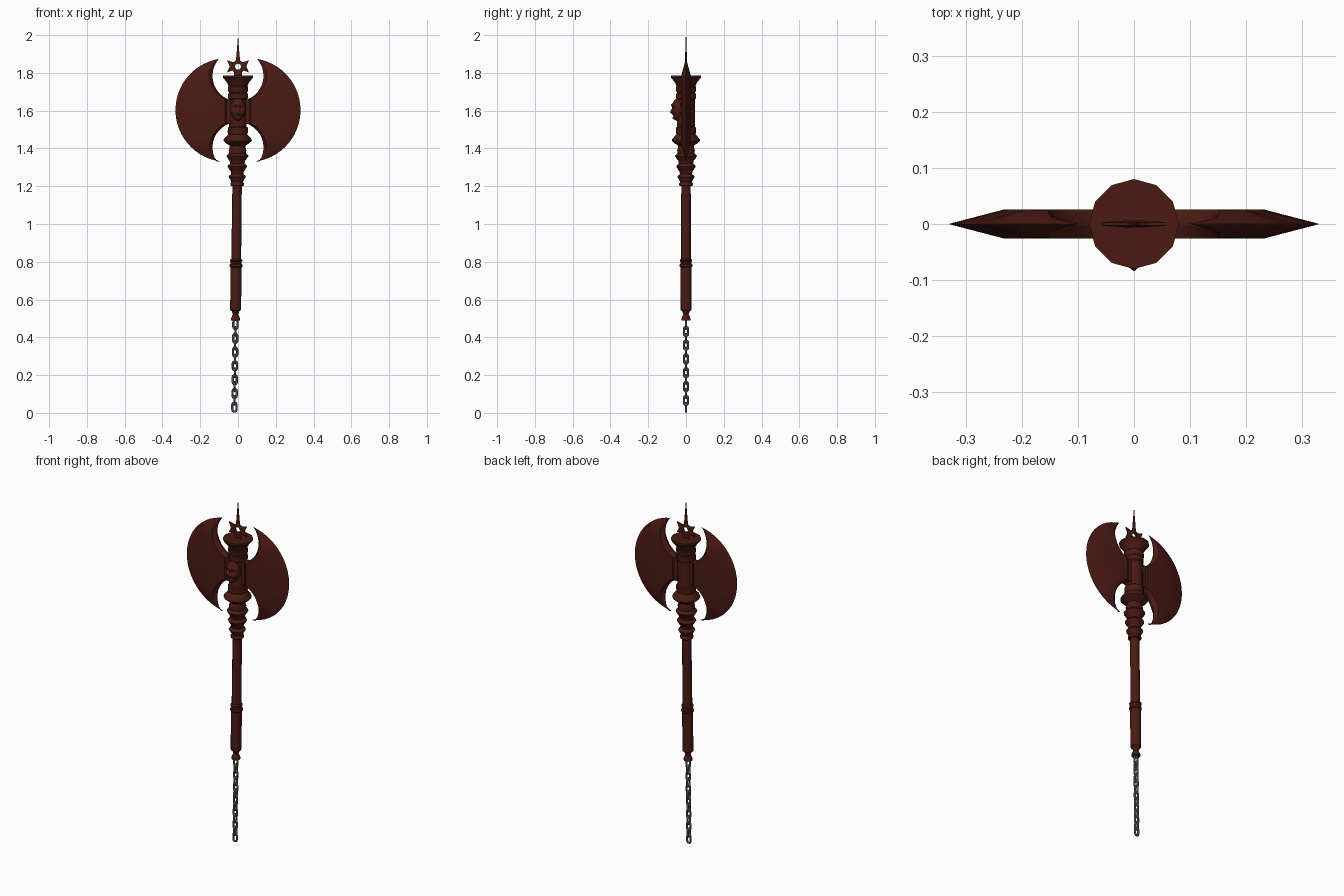
import bpy, bmesh, math
from math import sin, cos, pi, exp
from mathutils import Matrix

if "Cube" in bpy.data.objects:
    bpy.data.objects.remove(bpy.data.objects["Cube"])


def material(name, color):
    m = bpy.data.materials.new(name)
    m.diffuse_color = color
    m.use_nodes = True
    m.node_tree.nodes["Principled BSDF"].inputs["Base Color"].default_value = m.diffuse_color
    return m


RED = material("dark_red", (0.07, 0.011, 0.007, 1))
STEEL = material("steel", (0.14, 0.145, 0.16, 1))


def lean(z):
    # the shaft drifts slightly to the left towards the bottom
    return 0.012 * min(0, z - 1.6)


def finish(name, bm, mat, angle=35):
    bmesh.ops.recalc_face_normals(bm, faces=bm.faces[:])
    me = bpy.data.meshes.new(name)
    bm.to_mesh(me)
    bm.free()
    me.materials.append(mat)
    ob = bpy.data.objects.new(name, me)
    bpy.context.collection.objects.link(ob)
    bpy.ops.object.select_all(action='DESELECT')
    ob.select_set(True)
    bpy.context.view_layer.objects.active = ob
    bpy.ops.object.shade_smooth_by_angle(angle=math.radians(angle))
    return ob


def lathe(name, profile, n=12):
    bm = bmesh.new()
    rings = [[bm.verts.new((r * cos(2 * pi * i / n) + lean(z), r * sin(2 * pi * i / n), z))
              for i in range(n)] for r, z in profile]
    for a, b in zip(rings, rings[1:]):
        for i in range(n):
            j = (i + 1) % n
            bm.faces.new((a[i], a[j], b[j], b[i]))
    bm.faces.new(rings[0])
    bm.faces.new(rings[-1])
    return finish(name, bm, RED)


# Shaft with pommel and grip ring
lathe("shaft", [(.024, .49), (.024, .5), (.014, .522), (.02, .538), (.029, .545), (.029, .77),
                (.034, .775), (.034, .785), (.029, .79), (.029, .8), (.033, .803), (.033, .81),
                (.026, .815), (.025, 1.22)])

# Stacked spiked collar rings
collar = [(.03, 1.2), (.036, 1.205), (.036, 1.215), (.031, 1.222)]
for z, r in ((1.25, .046), (1.305, .052), (1.36, .058)):
    collar += [(r - .012, z - .02), (r, z), (r - .005, z + .008), (r - .014, z + .014),
               (r - .011, z + .03)]
collar += [(.042, 1.405), (.04, 1.43)]
lathe("collar", collar)

# Head tube with flanges at both ends
lathe("head_tube", [(.036, 1.41), (.046, 1.418), (.058, 1.425), (.075, 1.44), (.073, 1.45),
                    (.055, 1.47), (.05, 1.475), (.053, 1.485), (.053, 1.51), (.047, 1.515),
                    (.047, 1.66), (.052, 1.665), (.052, 1.69), (.047, 1.695), (.053, 1.705),
                    (.053, 1.725), (.049, 1.73), (.055, 1.74), (.058, 1.75), (.08, 1.775),
                    (.08, 1.785)])


# Crescent blades: strips running from the inner edge to the outer arc
def inner_outline(n):
    up, lo, r = 1.785, 1.405, .135
    a0, a1 = math.radians(42), math.radians(-69)
    pts = []
    for i in range(n):
        a = a0 + (a1 - a0) * i / (n - 1)
        pts.append((r * cos(a), up + r * sin(a)))
    for i in range(1, 5):
        t = i / 5
        pts.append((r * cos(a1), (up + r * sin(a1)) * (1 - t) + (lo - r * sin(a1)) * t))
    for i in range(n):
        a = -a1 + (-math.radians(34) + a1) * i / (n - 1)
        pts.append((r * cos(a), lo + r * sin(a)))
    return pts


def blade(name, side):
    bm = bmesh.new()
    inner = inner_outline(12)
    cx, cz, r, m = .0565, 1.603, .2745, len(inner) - 1
    rows = []
    for k, (ix, iz) in enumerate(inner):
        a = math.radians(80 + (-82 - 80) * k / m)
        ox, oz = cx + r * cos(a), cz + r * sin(a)
        span = math.hypot(ox - ix, oz - iz)
        h = .026 * min(1, span / .12)
        bevel = min(.02 / max(span, .001), .3)
        edge = 1 - min(.1 / max(span, .001), .5)
        section = [(0, .15), (bevel, 1), (edge, 1), (1, 0), (edge, -1), (bevel, -1), (0, -.15)]
        rows.append([bm.verts.new((side * (ix + (ox - ix) * s), h * y, iz + (oz - iz) * s))
                     for s, y in section])
    for p, q in zip(rows, rows[1:]):
        for i in range(7):
            j = (i + 1) % 7
            bm.faces.new((p[i], p[j], q[j], q[i]))
    bm.faces.new(rows[0])
    bm.faces.new(rows[-1])
    bmesh.ops.remove_doubles(bm, verts=bm.verts[:], dist=.0004)
    finish(name, bm, RED, 25)


blade("blade_right", 1)
blade("blade_left", -1)

# Blade root block joining the blades through the tube
bm = bmesh.new()
bmesh.ops.create_cube(bm, size=1, matrix=Matrix.Translation((0, 0, 1.595))
                      @ Matrix.Diagonal((.12, .05, .13, 1)))
finish("blade_root", bm, RED)

# Carved skull on the front: a sphere shaped by soft bumps and dents
bm = bmesh.new()
bmesh.ops.create_icosphere(bm, subdivisions=4, radius=1)
bumps = [(.4, .12, .24, .2, .016), (-.4, .12, .24, .2, .016), (0, .42, .6, .1, -.008),
         (0, -.18, .12, .16, -.012), (.55, -.2, .2, .14, -.007), (-.55, -.2, .2, .14, -.007),
         (0, -.52, .35, .06, .009), (0, -.78, .3, .12, -.008)]
for v in bm.verts:
    x, y, z = v.co
    push = sum(d * exp(-((x - a) / sx) ** 2 - ((z - b) / sz) ** 2)
               for a, b, sx, sz, d in bumps) if y < 0 else 0
    width = .042 * (1 if z > -.1 else 1 + .3 * (z + .1))
    v.co = (x * width, -.042 + y * .034 + push, 1.605 + z * .06)
finish("skull", bm, RED, 50)

# Pierced star with a tall spike on top
bm = bmesh.new()
half = [(0, 2.0), (.005, 1.93), (.011, 1.865), (.024, 1.857), (.058, 1.866), (.044, 1.835),
        (.058, 1.803), (.028, 1.812), (.02, 1.8), (.02, 1.77), (0, 1.77)]
outline = half + [(-x, z) for x, z in half[-2:0:-1]]
layers = []
for y in (-1, 1):
    outer, hole = [], []
    for x, z in outline:
        d = math.hypot(x, z - 1.833)
        outer.append(bm.verts.new((x, y * .001 if z > 1.98 else y * .003, z)))
        hole.append(bm.verts.new((x / d * .016, y * .006, 1.833 + (z - 1.833) / d * .016)))
    layers.append((outer, hole))
(fo, fh), (bo, bh) = layers
for i in range(len(outline)):
    j = (i + 1) % len(outline)
    for a, b in ((fo, fh), (bo, bh), (fo, bo), (fh, bh)):
        bm.faces.new((a[i], a[j], b[j], b[i]))
finish("top_spike", bm, RED)

# Hanging chain of interlocked links, alternating direction
WIRE, LENGTH, WIDTH, SIDES = .006, .0605, .034, 6


def chain_link(name, z0, turn):
    bm = bmesh.new()
    R = WIDTH / 2 - WIRE
    s = LENGTH / 2 - WIRE - R
    rings = []
    for k in range(12):
        a = pi * (k if k < 6 else k - 1) / 5
        if k >= 6:
            a = pi + pi * (k - 6) / 5
        else:
            a = pi * k / 5
        off = s if k < 6 else -s
        ring = []
        for i in range(SIDES):
            b = 2 * pi * i / SIDES
            rad = R + WIRE * cos(b)
            u, v, w = rad * cos(a), WIRE * sin(b), off + rad * sin(a)
            x, y = (v, u) if turn else (u, v)
            ring.append(bm.verts.new((x + lean(z0), y, z0 + w)))
        rings.append(ring)
    for k in range(12):
        p, q = rings[k], rings[(k + 1) % 12]
        for i in range(SIDES):
            j = (i + 1) % SIDES
            bm.faces.new((p[i], p[j], q[j], q[i]))
    finish(name, bm, STEEL, 40)


for k in range(13):
    chain_link(f"chain_link_{k + 1}", LENGTH / 2 + k * .0365, k % 2)
